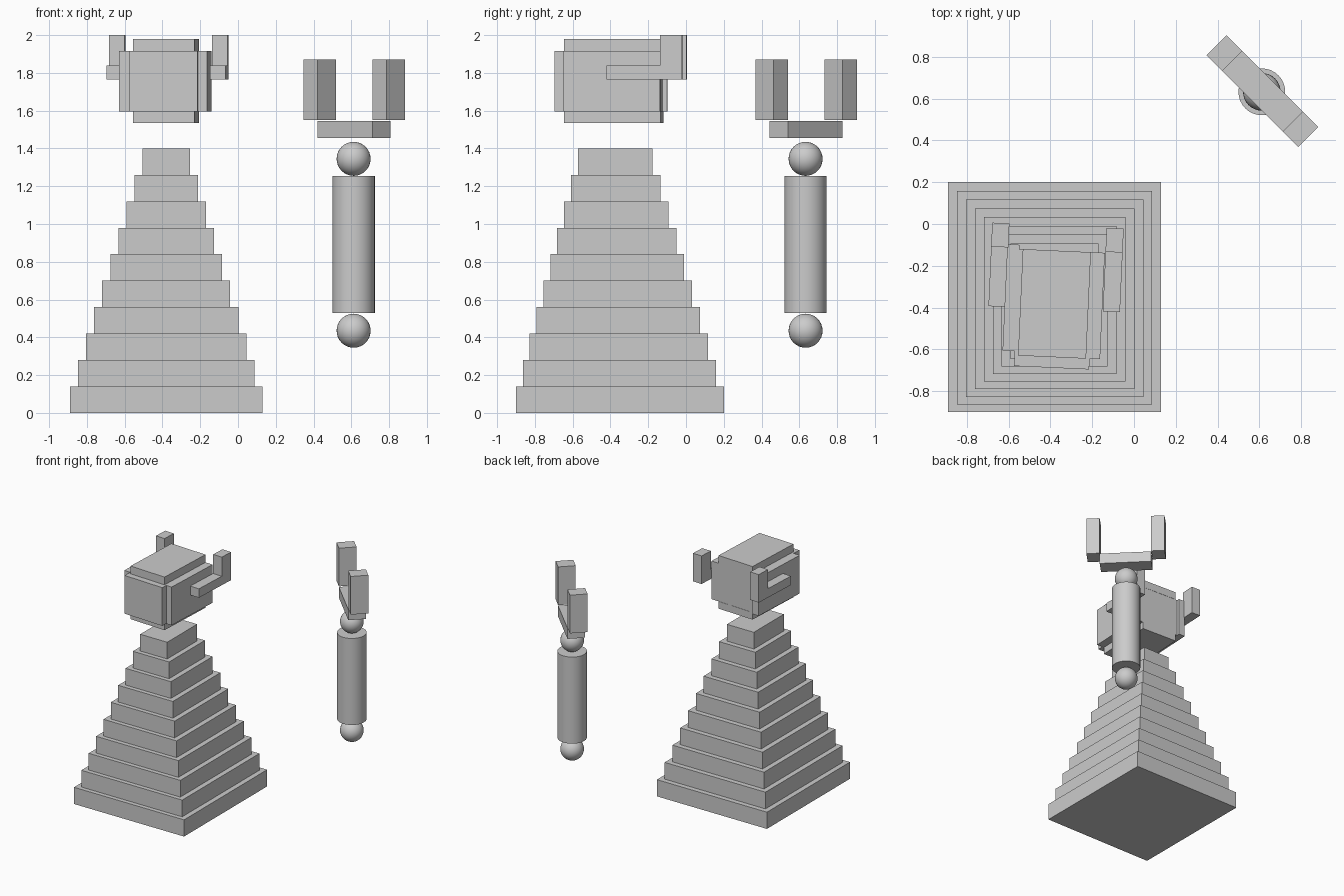
import bpy, math
from mathutils import Matrix

cube = bpy.data.objects.get("Cube")
if cube:
    bpy.data.objects.remove(cube, do_unlink=True)

grey = bpy.data.materials.new("stone_grey")
grey.use_nodes = True
colour = (0.6, 0.6, 0.6, 1)
grey.diffuse_color = colour
grey.node_tree.nodes["Principled BSDF"].inputs["Base Color"].default_value = colour


def finish(name):
    ob = bpy.context.object
    ob.name = name
    ob.data.materials.append(grey)
    return ob


def box(name, x, y, z, frame=Matrix()):
    """Box from (low, high) ranges, placed in a local frame."""
    bpy.ops.mesh.primitive_cube_add(size=1)
    ob = finish(name)
    size = [b - a for a, b in (x, y, z)]
    centre = [(a + b) / 2 for a, b in (x, y, z)]
    ob.data.transform(frame @ Matrix.Translation(centre) @ Matrix.Diagonal((*size, 1)))
    return ob


def turned(x, y, degrees):
    return Matrix.Translation((x, y, 0)) @ Matrix.Rotation(math.radians(degrees), 4, "Z")


# Stepped pyramid body
TIERS = 10
for i in range(TIERS):
    t = i / (TIERS - 1)
    cy = -0.35 - 0.025 * t
    hx, hy = 0.51 - 0.385 * t, 0.55 - 0.352 * t
    box(f"body_tier_{i + 1}", (-0.38 - hx, -0.38 + hx), (cy - hy, cy + hy),
        (0.14 * i, 0.14 * (i + 1)))

# Head: a core with raised plates on the sides, front, top and bottom
head = turned(-0.381, -0.3825, -2.6)
band = (1.595, 1.915)
depth = (-0.255, 0.255)
box("head_core", (-0.18, 0.172), (-0.255, 0.253), band, head)
box("head_top_plate", (-0.163, 0.163), depth, (1.915, 1.98), head)
box("head_bottom_plate", (-0.163, 0.163), depth, (1.535, 1.595), head)
box("head_front_plate", (-0.18, 0.18), (-0.306, -0.255), band, head)
box("head_right_plate", (-0.238, -0.18), (-0.235, 0.275), band, head)
box("head_left_plate", (0.172, 0.23), depth, band, head)

# Bent arms, one each side of the head
for side, s in (("left", 1), ("right", -1)):
    across = sorted((s * 0.233, s * 0.315))
    box(f"{side}_arm", across, (-0.025, 0.375), (1.765, 1.84), head)
    box(f"{side}_raised_hand", across, (0.26, 0.375), (1.84, 2.0), head)

# Staff shaft and end balls
SX, SY = 0.612, 0.633
bpy.ops.mesh.primitive_cylinder_add(vertices=32, radius=0.112, depth=0.725,
                                    location=(SX, SY, 0.8925))
finish("staff_shaft")
bpy.ops.object.shade_smooth_by_angle()
for name, z in (("lower_ball", 0.435), ("upper_ball", 1.345)):
    bpy.ops.mesh.primitive_uv_sphere_add(segments=32, ring_count=16, radius=0.09,
                                         location=(SX, SY, z))
    finish(name)
    bpy.ops.object.shade_smooth()

# Two-pronged fork on the staff, set diagonally
fork = turned(0.615, 0.636, -45)
thick = (-0.068, 0.068)
box("fork_bar", (-0.205, 0.205), thick, (1.455, 1.545), fork)
for side, s in (("left", 1), ("right", -1)):
    box(f"{side}_prong", sorted((s * 0.205, s * 0.311)), thick, (1.55, 1.87), fork)
